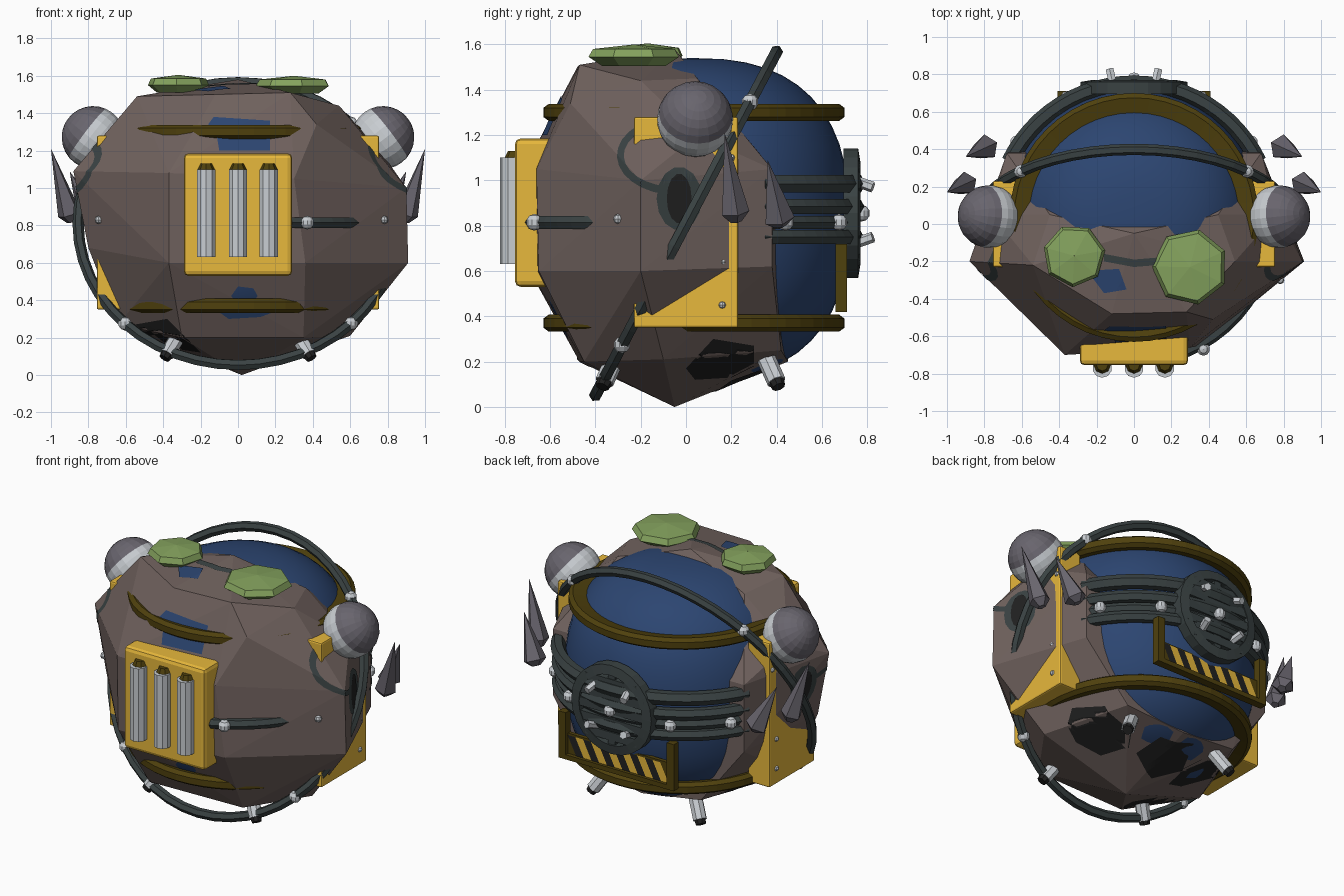
import bpy, bmesh, math
from mathutils import Vector, Matrix
from mathutils.bvhtree import BVHTree

if "Cube" in bpy.data.objects:
    bpy.data.objects.remove(bpy.data.objects["Cube"])


def material(name, rgb):
    m = bpy.data.materials.new(name)
    m.use_nodes = True
    m.diffuse_color = (*rgb, 1)
    m.node_tree.nodes["Principled BSDF"].inputs["Base Color"].default_value = (*rgb, 1)
    return m


ROCK = material("brown rock", (0.16, 0.12, 0.11))
BLUE = material("deep blue", (0.025, 0.06, 0.165))
YELLOW = material("warm yellow", (0.8, 0.48, 0.045))
BRONZE = material("dark bronze", (0.078, 0.052, 0.004))
IRON = material("dark iron", (0.042, 0.055, 0.056))
STEEL = material("light steel", (0.58, 0.61, 0.64))
GREY = material("stone grey", (0.14, 0.13, 0.155))
GREEN = material("moss green", (0.23, 0.36, 0.11))
BLACK = material("black", (0.015, 0.015, 0.015))


def finish(bm, name, mats, smooth=False):
    bmesh.ops.recalc_face_normals(bm, faces=bm.faces)
    mesh = bpy.data.meshes.new(name)
    bm.to_mesh(mesh)
    bm.free()
    ob = bpy.data.objects.new(name, mesh)
    bpy.context.collection.objects.link(ob)
    for m in mats:
        mesh.materials.append(m)
    mesh.polygons.foreach_set("use_smooth", [smooth] * len(mesh.polygons))
    return ob


def ball(name, at, r, mat, seg=10):
    bm = bmesh.new()
    bmesh.ops.create_uvsphere(bm, u_segments=seg, v_segments=seg // 2, radius=r,
                              matrix=Matrix.Translation(at))
    return finish(bm, name, [mat])


def rod(name, a, b, r1, r2, mat, n=8):
    a, b = Vector(a), Vector(b)
    bm = bmesh.new()
    turn = (b - a).to_track_quat('Z', 'Y').to_matrix().to_4x4()
    bmesh.ops.create_cone(bm, cap_ends=True, segments=n, radius1=r1, radius2=r2,
                          depth=(b - a).length, matrix=Matrix.Translation((a + b) / 2) @ turn)
    return finish(bm, name, [mat])


def box(name, lo, hi, mat, bevel=0.0):
    lo, hi = Vector(lo), Vector(hi)
    bm = bmesh.new()
    bmesh.ops.create_cube(bm, size=1, matrix=Matrix.Translation((lo + hi) / 2)
                          @ Matrix.Diagonal((*(hi - lo), 1)))
    if bevel:
        bmesh.ops.bevel(bm, geom=bm.edges[:], offset=bevel, segments=2, affect='EDGES', profile=0.5)
    return finish(bm, name, [mat])


def hoop(name, profile, mat, place, start=0, end=360, n=48):
    """Sweep a closed (radius, height) profile round local z."""
    full = end - start == 360
    bm = bmesh.new()
    rows = []
    for i in range(n if full else n + 1):
        a = math.radians(start + (end - start) * i / n)
        rows.append([bm.verts.new(place @ Vector((r * math.cos(a), r * math.sin(a), z)))
                     for r, z in profile])
    k = len(profile)
    for i in range(n):
        p, q = rows[i], rows[(i + 1) % len(rows)]
        for j in range(k):
            bm.faces.new((p[j], p[(j + 1) % k], q[(j + 1) % k], q[j]))
    if not full:
        bm.faces.new(rows[0])
        bm.faces.new(rows[-1])
    return finish(bm, name, [mat])


def circle(cx, cy, rx, ry, n, start=0, sweep=360):
    return [(cx + rx * math.cos(math.radians(start + sweep * i / n)),
             cy + ry * math.sin(math.radians(start + sweep * i / n))) for i in range(n)]


def tube(r, w):
    return circle(r, 0, w, w, 6)


# Blue core, a slightly squared-off globe
bm = bmesh.new()
bmesh.ops.create_uvsphere(bm, u_segments=48, v_segments=24, radius=1)
for v in bm.verts:
    rho = max(math.hypot(v.co.x, v.co.y), 1e-6)
    widen = 0.69 * rho ** 0.8 / rho
    v.co = (v.co.x * widen, .03 + v.co.y * widen, .83 + math.copysign(.71 * abs(v.co.z) ** 0.8, v.co.z))
finish(bm, "core", [BLUE], True)

# Faceted rock shell, its back corners sunk in the core
shell_points = [(-.37, -.70, 1.08), (-.37, -.69, .6), (.36, -.65, .6), (.3, -.66, 1.05),
                (-.88, -.2, 1.09), (-.80, -.2, .68), (.91, -.2, .6), (.9, -.2, 1.0),
                (-.54, -.22, 1.49), (-.12, -.48, 1.5), (.28, -.47, 1.51), (.54, -.2, 1.44),
                (.42, -.51, 1.34), (0, -.05, 1.58), (-.45, .05, 1.45), (.45, .05, 1.45),
                (.02, -.05, 0), (-.3, -.47, .2), (.35, -.45, .2), (-.64, -.17, .27), (.6, -.1, .21),
                (0, .45, .2), (.4, .42, .25), (-.4, .42, .25)]
for s in (-1, 1):
    shell_points += [(s * .68, .38, 1.05), (s * .68, .38, .62), (s * .76, .05, 1.2)]
bm = bmesh.new()
for p in shell_points:
    bm.verts.new(p)
bmesh.ops.convex_hull(bm, input=bm.verts[:])
surface = BVHTree.FromBMesh(bm)
finish(bm, "rock_shell", [ROCK])


def patch(name, outlines, axis, side, mat, lift=0.005):
    """Thin painted plates dropped on the shell along one axis."""
    bm = bmesh.new()

    def spot(u, v, w):
        c = [u, v]
        c.insert(axis, w)
        return Vector(c)
    for outline in outlines:
        bm.faces.new([bm.verts.new(spot(u, v, 0)) for u, v in outline])
    bmesh.ops.triangulate(bm, faces=bm.faces[:])
    bmesh.ops.subdivide_edges(bm, edges=bm.edges[:], cuts=5, use_grid_fill=True)
    way = spot(0, 0, side)
    for v in bm.verts[:]:
        keep = [c for i, c in enumerate(v.co) if i != axis]
        hit = surface.ray_cast(spot(*keep, side * 4), -way)[0]
        if hit is None:
            bm.verts.remove(v)
        else:
            v.co = hit + way * lift
    finish(bm, name, [mat])


# Worn spots showing blue, dark pits and seams on the shell
patch("worn_front_top", [[(-.16, 1.34), (-.13, 1.38), (.17, 1.36), (.17, 1.2), (-.1, 1.2), (-.05, 1.3)]], 1, -1, BLUE)
patch("worn_front_low", [[(-.12, .35), (.2, .34), (.12, .31), (-.05, .3)]], 1, -1, BLUE)
patch("worn_top", [[(-.25, -.25), (-.08, -.24), (-.04, -.35), (-.16, -.37)]], 2, 1, BLUE)
patch("top_seam", [[(-.16, -.16), (0, -.19), (0, -.23), (-.16, -.2)],
                   [(0, -.19), (.12, -.18), (.12, -.22), (0, -.23)]], 2, 1, IRON)
patch("low_front_pit", [[(-.55, .27), (-.38, .3), (-.36, .22), (-.2, .12), (-.4, .15)]], 1, -1, BLACK)
patch("belly_pit", [[(-.05, .1), (.15, .2), (.1, .36), (-.12, .4), (-.2, .2)]], 2, -1, BLACK)
outer = circle(-.04, 1.11, .265, .175, 14, 105, 180)
inner = circle(-.04, 1.11, .235, .14, 14, 105, 180)
seam = [[outer[i], outer[i + 1], inner[i + 1], inner[i]] for i in range(13)]
for s in (-1, 1):
    patch("side_pit", [[(.0, .17), (.12, .3), (.3, .27), (.3, .18), (.2, .13), (.04, .12)]], 0, s, BLACK)
    patch("side_hole_rim", [circle(-.03, .92, .1, .14, 14)], 0, s, IRON)
    patch("side_hole", [circle(-.03, .92, .055, .11, 14)], 0, s, BLACK, 0.009)
    patch("eye_seam", seam, 0, s, IRON)

# Bronze bands round the core
band = [(.56, -.02), (.64, -.038), (.665, -.02), (.665, .02), (.64, .038), (.56, .02)]
for z in (1.3, .37):
    hoop("bronze_band", band, BRONZE, Matrix.Translation((0, .035, z)))

# Front vent box with three canisters
box("vent_box", (-.29, -.755, .53), (.29, -.58, 1.185), YELLOW, .025)
for x in (-.17, 0, .165):
    rod("vent_canister", (x, -.77, .63), (x, -.77, 1.1), .052, .052, STEEL, 10)
    rod("canister_cap", (x, -.755, 1.1), (x, -.755, 1.13), .045, .03, BRONZE, 8)

# Tilted pipe loop with beads
tilt = Matrix.Translation((0, 0, .81)) @ Matrix.Rotation(math.radians(62.2), 4, 'X')
hoop("pipe_loop", tube(.855, .03), IRON, tilt)
for a in (45, 135, 225, 315):
    a = math.radians(a)
    ball("pipe_bead", tilt @ Vector((.855 * math.cos(a), .855 * math.sin(a), 0)), .037, STEEL)

# Rear pipes; the main one also runs forward to the vent box
hoop("main_pipe", tube(.735, .033), IRON, Matrix.Translation((0, 0, .815)), -68, 195, 40)
for z, w in ((.985, .044), (.885, .038), (.75, .036)):
    hoop("rear_pipe", tube(.74, w), IRON, Matrix.Translation((0, .01, z)), 26, 154, 24)
for a in (-61, 35, 62, 118, 145):
    a = math.radians(a)
    ball("rear_bead", (.765 * math.cos(a), .765 * math.sin(a), .815), .037, STEEL)

# Round rear grille
facing = Matrix.Translation((0, .735, .855)) @ Matrix.Rotation(math.pi / 2, 4, 'X')
hoop("grille_rim", [(.225, -.035), (.285, -.025), (.285, .04), (.225, .04)], IRON, facing, n=24)
for dz in (-.17, -.085, 0, .085, .17):
    w = math.sqrt(.25 ** 2 - dz ** 2)
    box("grille_bar", (-w, .72, .828 + dz), (w, .765, .882 + dz), IRON)
box("grille_post", (-.025, .715, .62), (.025, .76, 1.1), IRON)
ball("grille_knob", (0, .775, .855), .037, STEEL)
for s in (-1, 1):
    for z, dz in ((1.0, -.03), (.72, .03)):
        rod("grille_bolt", (s * .11, .74, z), (s * .13, .825, z + dz), .024, .024, STEEL, 6)

# Rear hazard panel with slanted stripes
box("hazard_back", (-.39, .66, .43), (.39, .685, .58), BRONZE)
box("hazard_sill", (-.41, .66, .42), (.41, .71, .45), BRONZE)
for s in (-1, 1):
    box("hazard_post", (s * .385 - .025, .66, .42), (s * .385 + .025, .71, .72), BRONZE)
bm = bmesh.new()
for i in range(12):
    x = -.36 + i * .055
    quad = [bm.verts.new((x + dx, .69, z)) for dx, z in ((0, .45), (.055, .45), (.115, .57), (.06, .57))]
    bm.faces.new(quad).material_index = i % 2
finish(bm, "hazard_stripes", [YELLOW, BLACK])

for s in (-1, 1):
    # Side armour plate with rivets
    x0, x1 = sorted((s * .6, s * .755))
    box("side_plate", (x0, -.23, .35), (x1, .23, 1.28), YELLOW, .01)
    for y, z in ((.16, .45), (.16, .64), (.2, 1.1)):
        ball("plate_rivet", (s * .755, y, z), .016, STEEL, 8)
    hit = surface.ray_cast(Vector((s * 4, -.3, .83)), Vector((-s, 0, 0)))[0]
    ball("shell_rivet", hit, .022, STEEL, 8)

    # Two-tone eye ball
    at = Vector((s * .775, .04, 1.27))
    out = Vector((s * .79, .08, .6)).normalized()
    bm = bmesh.new()
    turn = out.to_track_quat('Z', 'Y').to_matrix().to_4x4()
    bmesh.ops.create_uvsphere(bm, u_segments=20, v_segments=14, radius=.168,
                              matrix=Matrix.Translation(at) @ turn)
    for f in bm.faces:
        f.material_index = int((f.calc_center_median() - at).dot(out) < .03)
    finish(bm, "eye_ball", [GREY, STEEL])

    # Stone spikes with pointed bases
    for base, tip, r in (((.9, .215, .86), (1.0, .17, 1.21), .065),
                         ((.79, .41, .83), (.9, .36, 1.09), .07)):
        b, t = (Vector((s * p[0], p[1], p[2])) for p in (base, tip))
        rod("spike", b, t, r, 0, GREY, 5)
        rod("spike_root", b, b - (t - b) * .12, r, r * .4, GREY, 5)

    # Splayed feet
    for d in (-1, 1):
        a, b = Vector((s * .27, d * .3 + .02, .29)), Vector((s * .38, d * .38 + .02, .11))
        rod("foot", a, b, .042, .042, STEEL, 8)
        rod("foot_tip", b, b + (b - a) * .12, .035, .03, BLACK, 8)

# Moss pads on top
for x, y, r, z, turn in ((-.32, -.17, .168, 1.51, 10), (.3, -.23, .205, 1.505, 25)):
    pad = [(.001, 0), (r * .7, 0), (r, .04), (r * .9, .075), (.001, .095)]
    hoop("moss_pad", pad, GREEN, Matrix.Translation((x, y, z))
         @ Matrix.Rotation(math.radians(turn), 4, 'Z'), n=7)
